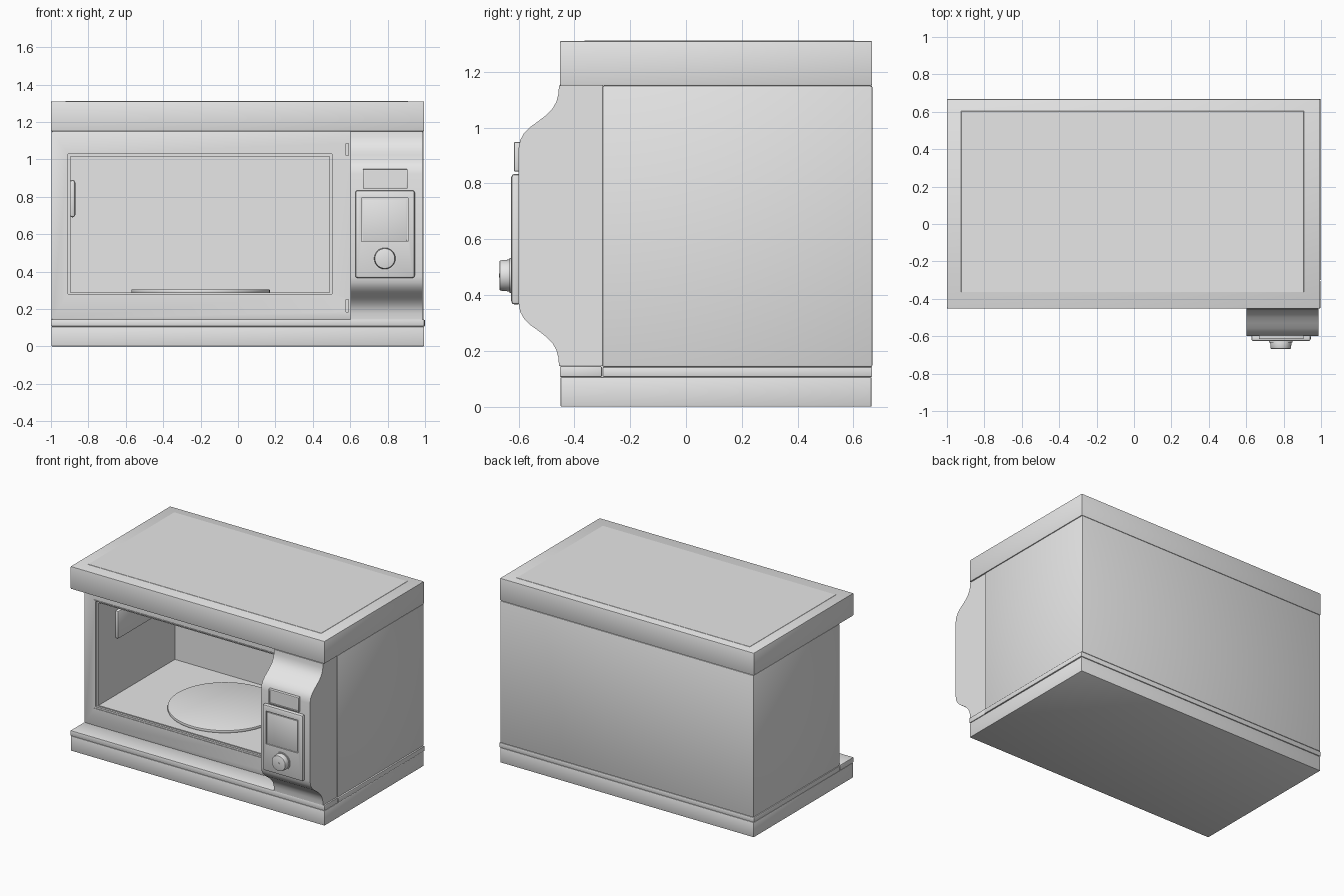
import bpy, bmesh, math
from mathutils import Matrix, Vector

if "Cube" in bpy.data.objects:
    bpy.data.objects.remove(bpy.data.objects["Cube"], do_unlink=True)

grey = bpy.data.materials.new("light_grey")
grey.use_nodes = True
grey.diffuse_color = (0.8, 0.8, 0.8, 1)
grey.node_tree.nodes["Principled BSDF"].inputs["Base Color"].default_value = (0.8, 0.8, 0.8, 1)


def finish(name, bm):
    bmesh.ops.recalc_face_normals(bm, faces=bm.faces)
    mesh = bpy.data.meshes.new(name)
    bm.to_mesh(mesh)
    bm.free()
    mesh.materials.append(grey)
    obj = bpy.data.objects.new(name, mesh)
    bpy.context.collection.objects.link(obj)
    return obj


def apply(obj, mod):
    bpy.ops.object.select_all(action="DESELECT")
    bpy.context.view_layer.objects.active = obj
    obj.select_set(True)
    bpy.ops.object.modifier_apply(modifier=mod.name)


def bevel(obj, width, segments=2):
    mod = obj.modifiers.new("bevel", "BEVEL")
    mod.width, mod.segments = width, segments
    mod.limit_method = "ANGLE"
    apply(obj, mod)


def box(name, x, y, z, round_edge=0):
    bm = bmesh.new()
    bmesh.ops.create_cube(bm, size=1)
    for v in bm.verts:
        v.co = Vector([r[0] + (c + 0.5) * (r[1] - r[0]) for c, r in zip(v.co, (x, y, z))])
    obj = finish(name, bm)
    if round_edge:
        bevel(obj, round_edge)
    return obj


def cylinder(name, centre, radius, depth, axis="Z", top_radius=None, edge=0):
    bm = bmesh.new()
    bmesh.ops.create_cone(bm, cap_ends=True, segments=64, radius1=radius,
                          radius2=top_radius or radius, depth=depth)
    turn = Matrix.Rotation(math.pi / 2, 4, "X") if axis == "Y" else Matrix()
    bm.transform(Matrix.Translation(centre) @ turn)
    obj = finish(name, bm)
    if edge:
        bevel(obj, edge)
    return obj


def cut(obj, *ranges):
    for x, y, z in ranges:
        cutter = box("cutter", x, y, z)
        cutter.hide_render = True
        mod = obj.modifiers.new("cut", "BOOLEAN")
        mod.operation, mod.solver, mod.object = "DIFFERENCE", "EXACT", cutter
        apply(obj, mod)
        bpy.data.objects.remove(cutter, do_unlink=True)


def extrude_x(name, outline, x0, x1):
    bm = bmesh.new()
    face = bm.faces.new([bm.verts.new((x0, y, z)) for y, z in outline])
    side = bmesh.ops.extrude_face_region(bm, geom=[face])["geom"]
    bmesh.ops.translate(bm, vec=(x1 - x0, 0, 0),
                        verts=[g for g in side if isinstance(g, bmesh.types.BMVert)])
    return finish(name, bm)


# Base plinth with its split upper strip
box("base", (-0.998, 0.995), (-0.45, 0.665), (0, 0.106), 0.005)
box("base_strip_front", (-1, 0.996), (-0.452, -0.301), (0.107, 0.145), 0.004)
box("base_strip_rear", (-1, 1), (-0.299, 0.667), (0.107, 0.142), 0.004)

# Thick top slab with a faint rounded field
box("top_slab", (-1, 0.995), (-0.452, 0.667), (1.15, 1.31), 0.005)
field = box("top_field", (-0.925, 0.91), (-0.365, 0.605), (1.305, 1.3115))
mod = field.modifiers.new("corners", "BEVEL")
mod.width, mod.segments = 0.0025, 1
apply(field, mod)

# Oven housing: stepped opening, cooking chamber and two latch slots
housing = box("housing", (-0.998, 0.993), (-0.3, 0.668), (0.142, 1.15), 0.007)
cut(housing,
    ((-0.908, 0.502), (-0.4, -0.285), (0.28, 1.028)),
    ((-0.895, 0.49), (-0.4, 0.57), (0.287, 1.015)),
    ((0.578, 0.592), (-0.4, -0.27), (0.185, 0.25)),
    ((0.578, 0.592), (-0.4, -0.27), (1.02, 1.085)))
for side, z in (("lower", 0.265), ("upper", 1.034)):
    box(side + "_opening_lip", (-0.92, 0.51), (-0.304, -0.295), (z - 0.003, z + 0.003))

# Chamber fittings
guide = box("wave_guide_cover", (-0.9, -0.87), (-0.1, 0.37), (0.69, 0.89), 0.014)
cylinder("turntable", (-0.2, 0.14, 0.295), 0.37, 0.02, edge=0.005)
cylinder("turntable_hub", (-0.2, 0.14, 0.29), 0.05, 0.02)

# Bulging control panel, mirrored about its mid height
lower = [(-0.455, 0.145), (-0.457, 0.175), (-0.464, 0.202), (-0.478, 0.227),
         (-0.5, 0.25), (-0.53, 0.273), (-0.558, 0.293), (-0.58, 0.315),
         (-0.594, 0.34), (-0.6, 0.372)]
upper = [(y, 1.295 - z) for y, z in reversed(lower)]
extrude_x("control_panel", [(-0.298, 0.145)] + lower + upper + [(-0.298, 1.15)], 0.602, 0.986)

# Display window
display = box("display", (0.668, 0.906), (-0.616, -0.59), (0.843, 0.948), 0.003)
cut(display, ((0.677, 0.897), (-0.65, -0.609), (0.852, 0.939)))

# Keypad plate with a sunken button field
plate = box("keypad_plate", (0.627, 0.945), (-0.626, -0.59), (0.366, 0.834), 0.012)
cut(plate, ((0.66, 0.91), (-0.65, -0.617), (0.56, 0.793)))
box("button_field", (0.667, 0.903), (-0.623, -0.61), (0.567, 0.786), 0.002)

# Dial
cylinder("dial_collar", (0.785, -0.628, 0.47), 0.063, 0.01, "Y")
cylinder("dial", (0.785, -0.646, 0.47), 0.058, 0.044, "Y", 0.054, 0.004)
cylinder("dial_pin", (0.785, -0.667, 0.47), 0.007, 0.004, "Y")

# Soft shading with crisp edges
for obj in [o for o in bpy.context.collection.objects if o.type == "MESH"]:
    bpy.ops.object.select_all(action="DESELECT")
    bpy.context.view_layer.objects.active = obj
    obj.select_set(True)
    bpy.ops.object.shade_smooth_by_angle(angle=math.radians(30))
